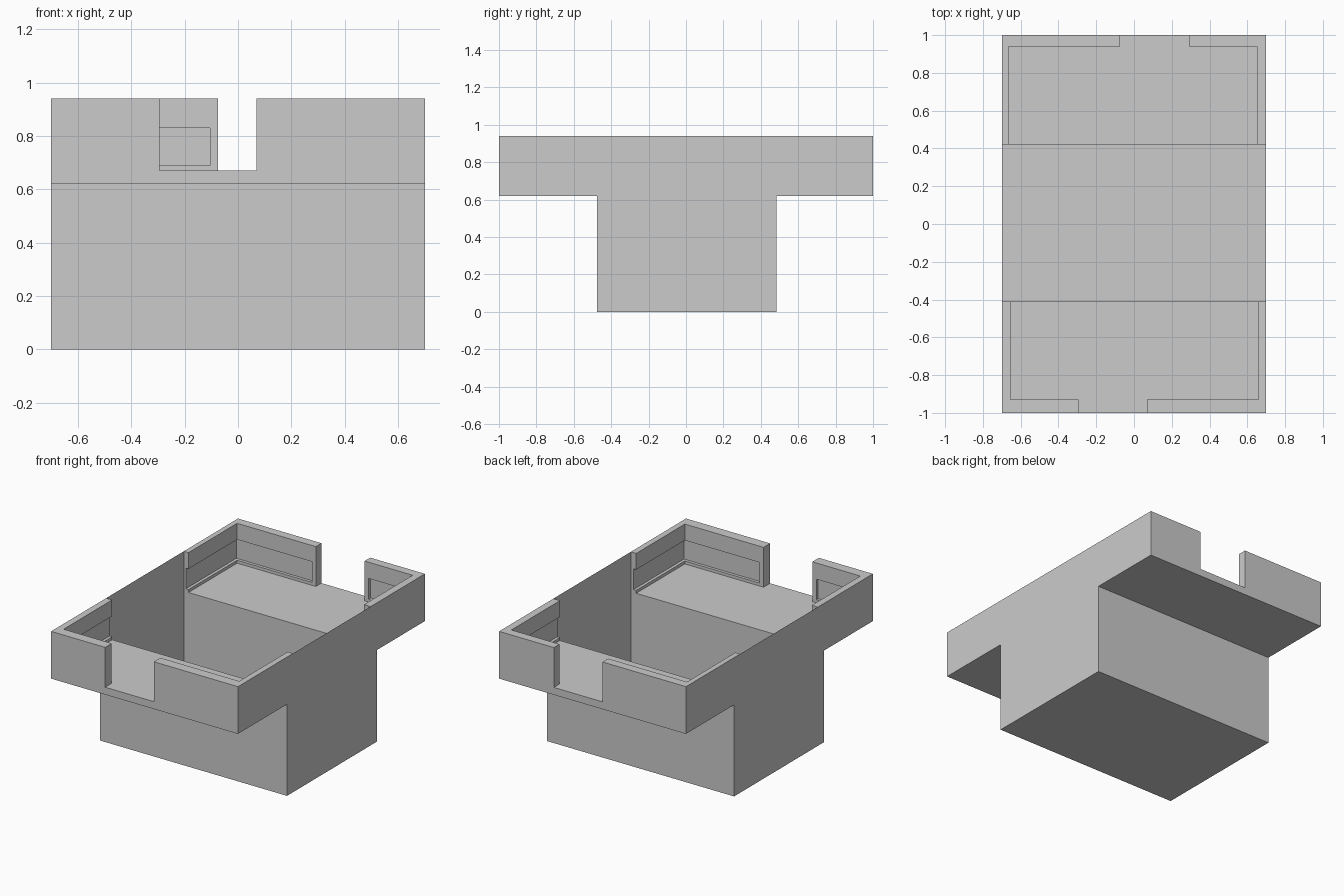
import bpy, bmesh

if "Cube" in bpy.data.objects:
    bpy.data.objects.remove(bpy.data.objects["Cube"])

HALF_W = 0.70          # half width in x
FLOOR, TOP = 0.67, 0.94
RECESS = 0.02          # depth of the inset band on the inner walls


def finish(name, bm):
    bmesh.ops.remove_doubles(bm, verts=bm.verts, dist=1e-5)
    bmesh.ops.recalc_face_normals(bm, faces=bm.faces)
    mesh = bpy.data.meshes.new(name)
    bm.to_mesh(mesh)
    bm.free()
    bpy.context.collection.objects.link(bpy.data.objects.new(name, mesh))


def loft(name, rings):
    """Skin closed rings of equal length and cap both ends."""
    bm = bmesh.new()
    vs = [[bm.verts.new(p) for p in r] for r in rings]
    n = len(rings[0])
    for a, b in zip(vs, vs[1:]):
        for i in range(n):
            j = (i + 1) % n
            bm.faces.new((a[i], a[j], b[j], b[i]))
    bm.faces.new(vs[0][::-1])
    bm.faces.new(vs[-1])
    finish(name, bm)


def sheet(name, points):
    bm = bmesh.new()
    bm.faces.new([bm.verts.new(p) for p in points])
    finish(name, bm)


def corner_wall(name, y_pit, y_in, y_out, x_out, x_in, x_notch, x_panel):
    """L-shaped wall around a shelf corner with a recessed band inside."""
    sx = 1 if x_out > 0 else -1
    sy = 1 if y_out > 0 else -1

    def ring(z, d):
        xr, yr = x_in + sx * d, y_in + sy * d
        plan = [(x_out, y_pit), (x_out, y_out), (x_notch, y_out),
                (x_notch, y_in), (x_panel, y_in), (x_panel, yr),
                (xr, yr), (xr, y_pit)]
        return [(x, y, z) for x, y in plan]

    levels = [(FLOOR, 0), (0.69, 0), (0.69, RECESS),
              (0.83, RECESS), (0.83, 0), (TOP, 0)]
    loft(name, [ring(z, d) for z, d in levels])


# per end: pit edge, lower wall outside, wall inside, outside, then x values
ENDS = {
    "back": (0.42, 0.485, 0.94, 1.0, -0.665, 0.65, -0.075, 0.29),
    "front": (-0.41, -0.475, -0.93, -1.0, -0.655, 0.66, -0.295, 0.07),
}

for end, (yp, yl, yi, yo, xl, xr, nl, nr) in ENDS.items():
    # shelf and thick lower wall as one profile
    profile = [(yp, 0), (yl, 0), (yl, 0.62), (yo, 0.62), (yo, FLOOR), (yp, FLOOR)]
    loft(end + "_shelf", [[(x, y, z) for y, z in profile] for x in (-HALF_W, HALF_W)])
    # raised walls either side of the notch
    corner_wall(end + "_left_wall", yp, yi, yo, -HALF_W, xl, nl, nl - 0.03)
    corner_wall(end + "_right_wall", yp, yi, yo, HALF_W, xr, nr, nr + 0.03)

# thin sides and floor of the central pit
Y0, Y1 = -0.41, 0.42
for side, x in (("left", -HALF_W), ("right", HALF_W)):
    sheet(side + "_pit_side", [(x, Y0, 0), (x, Y1, 0), (x, Y1, TOP), (x, Y0, TOP)])
sheet("pit_floor", [(-HALF_W, Y0, 0), (HALF_W, Y0, 0), (HALF_W, Y1, 0), (-HALF_W, Y1, 0)])
